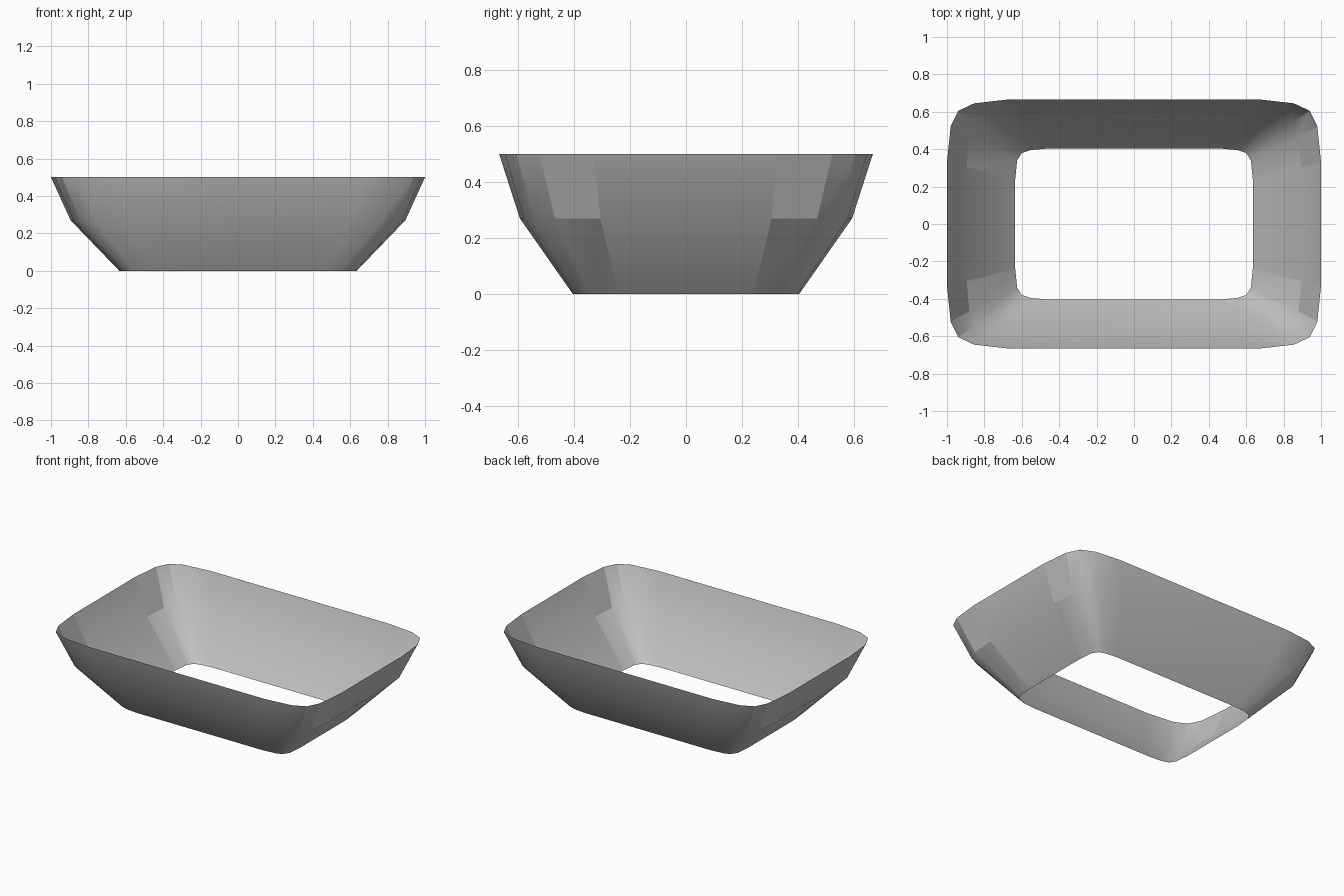
import bpy
import bmesh
import math

cube = bpy.data.objects.get("Cube")
if cube:
    bpy.data.objects.remove(cube, do_unlink=True)

# Single grey material
grey = bpy.data.materials.new("plain grey")
grey.use_nodes = True
colour = (0.55, 0.55, 0.55, 1.0)
grey.diffuse_color = colour
grey.node_tree.nodes["Principled BSDF"].inputs["Base Color"].default_value = colour

# One rounded corner for each height, from the side wall to the front wall
LEVELS = [
    (0.00, [(0.635, 0.24), (0.625, 0.34), (0.60, 0.38), (0.555, 0.395), (0.47, 0.403)]),
    (0.27, [(0.895, 0.305), (0.88, 0.467), (0.842, 0.542), (0.765, 0.577), (0.60, 0.592)]),
    (0.50, [(1.00, 0.33), (0.98, 0.522), (0.94, 0.605), (0.855, 0.645), (0.67, 0.666)]),
]


def full_ring(corner):
    """Mirror one corner into a closed counter-clockwise loop."""
    half = corner + [(-x, y) for x, y in reversed(corner)]
    return half + [(-x, -y) for x, y in half]


# Open flared shell without a floor
bm = bmesh.new()
rings = [[bm.verts.new((x, y, z)) for x, y in full_ring(c)] for z, c in LEVELS]
count = len(rings[0])
for level, (low, high) in enumerate(zip(rings, rings[1:])):
    for i in range(count):
        j = (i + 1) % count
        face = bm.faces.new((low[i], low[j], high[j], high[i]))
        face.material_index = 0

mesh = bpy.data.meshes.new("flared_shell")
bm.to_mesh(mesh)
bm.free()
mesh.materials.append(grey)
shell = bpy.data.objects.new("flared_shell", mesh)
bpy.context.collection.objects.link(shell)

# Smooth walls with a crisp crease down each corner
bpy.context.view_layer.objects.active = shell
shell.select_set(True)
bpy.ops.object.shade_smooth_by_angle(angle=math.radians(30))

# Flat facets beside the end walls, with crisp borders to the wall
for face in mesh.polygons:
    c = face.center
    if c.z > 0.27 and abs(c.x) > 0.9 and 0.35 < abs(c.y) < 0.47:
        face.use_smooth = False
for edge in mesh.edges:
    a, b = (mesh.vertices[v].co for v in edge.vertices)
    mid = (a + b) / 2
    upright = abs(a.z - b.z) > 0.1
    if upright and abs(mid.x) > 0.7 and 0.25 < abs(mid.y) < 0.33:
        edge.use_edge_sharp = True
    if not upright and abs(mid.z - 0.27) < 0.01 and abs(mid.x) > 0.85 and 0.35 < abs(mid.y) < 0.45:
        edge.use_edge_sharp = True
